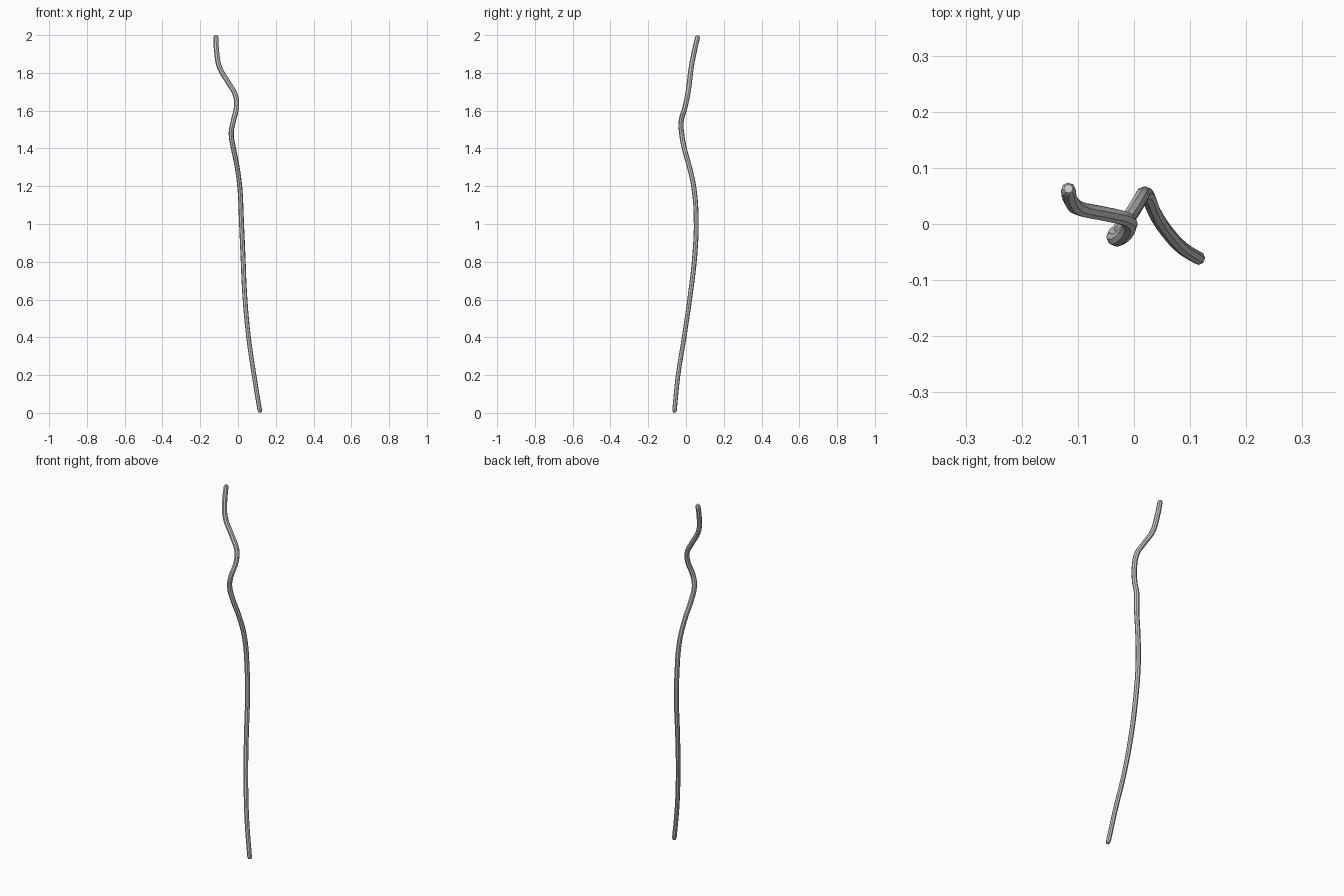
import bpy

# Centreline of the stem: x, y, z, radius (in hundredths of a unit for radius)
path = [
    (0.117, -0.063, 0.003, 0.85), (0.115, -0.061, 0.014, 1.2),
    (0.085, -0.042, 0.20, 1.2), (0.056, -0.010, 0.40, 1.2),
    (0.036, 0.022, 0.62, 1.25), (0.026, 0.047, 0.84, 1.3),
    (0.018, 0.054, 1.02, 1.3), (0.010, 0.042, 1.19, 1.3),
    (-0.006, 0.016, 1.31, 1.3), (-0.024, -0.009, 1.40, 1.35),
    (-0.036, -0.023, 1.48, 1.35), (-0.026, -0.026, 1.54, 1.35),
    (-0.008, -0.005, 1.62, 1.35), (-0.013, 0.008, 1.68, 1.35),
    (-0.052, 0.018, 1.75, 1.35), (-0.098, 0.028, 1.83, 1.35),
    (-0.113, 0.043, 1.91, 1.35), (-0.117, 0.061, 1.988, 1.3),
    (-0.117, 0.063, 1.998, 0.8),
]

# Round stem swept along the centreline
curve = bpy.data.curves.new("stem", "CURVE")
curve.dimensions = "3D"
curve.bevel_depth = 0.01
curve.bevel_resolution = 2
curve.resolution_u = 4
curve.use_fill_caps = True
spline = curve.splines.new("BEZIER")
spline.bezier_points.add(len(path) - 1)
for p, (x, y, z, r) in zip(spline.bezier_points, path):
    p.co = (x, y, z)
    p.radius = r
    p.handle_left_type = p.handle_right_type = "AUTO"
stem = bpy.data.objects.new("stem", curve)
bpy.context.collection.objects.link(stem)

# Turn into a smooth-shaded mesh
bpy.context.view_layer.objects.active = stem
stem.select_set(True)
bpy.ops.object.convert(target="MESH")
bpy.ops.object.shade_smooth_by_angle()
